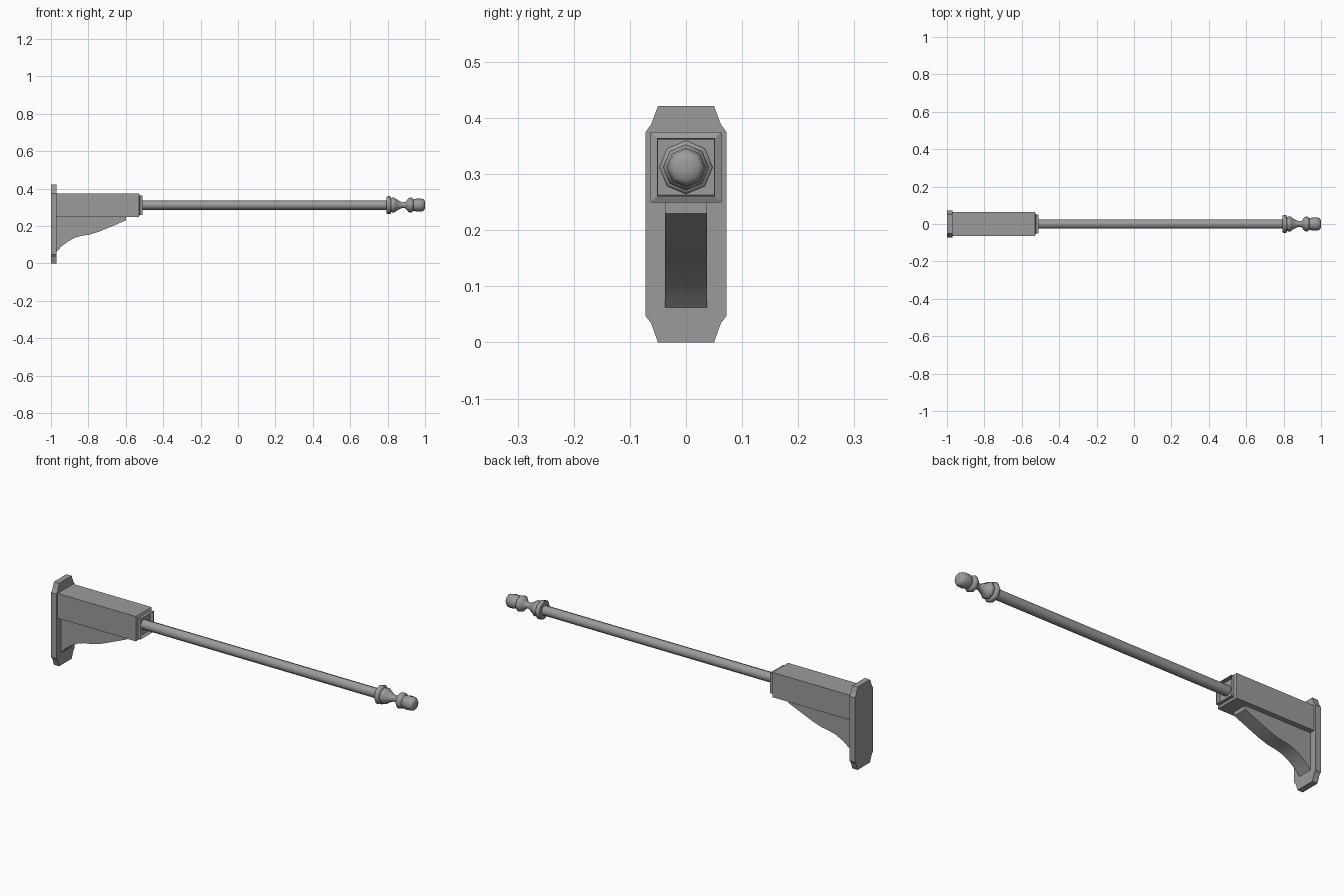
import bpy, bmesh, math

if "Cube" in bpy.data.objects:
    bpy.data.objects.remove(bpy.data.objects["Cube"])

AXIS_Z = 0.312   # height of the rod's centre line

# Dark grey metal shared by every part
metal = bpy.data.materials.new("dark_grey_metal")
metal.diffuse_color = (0.33, 0.33, 0.33, 1)
metal.use_nodes = True
metal.node_tree.nodes["Principled BSDF"].inputs["Base Color"].default_value = metal.diffuse_color


def finish(name, bm, smooth=None):
    bmesh.ops.recalc_face_normals(bm, faces=bm.faces)
    mesh = bpy.data.meshes.new(name)
    bm.to_mesh(mesh)
    bm.free()
    mesh.materials.append(metal)
    ob = bpy.data.objects.new(name, mesh)
    bpy.context.collection.objects.link(ob)
    if smooth:
        bpy.ops.object.select_all(action='DESELECT')
        ob.select_set(True)
        bpy.context.view_layer.objects.active = ob
        bpy.ops.object.shade_smooth_by_angle(angle=math.radians(smooth))
    return ob


def extrude(name, points, vec, smooth=None):
    bm = bmesh.new()
    face = bm.faces.new([bm.verts.new(p) for p in points])
    ext = bmesh.ops.extrude_face_region(bm, geom=[face], use_keep_orig=True)
    bmesh.ops.translate(bm, vec=vec,
                        verts=[v for v in ext['geom'] if isinstance(v, bmesh.types.BMVert)])
    return finish(name, bm, smooth)


def loft(name, profile, sides, turn=0.0, smooth=None):
    """Rings of (x, radius) around the rod's axis, capped at both ends."""
    bm = bmesh.new()
    angles = [turn + 2 * math.pi * i / sides for i in range(sides)]
    rings = [[bm.verts.new((x, r * math.sin(a), AXIS_Z + r * math.cos(a))) for a in angles]
             for x, r in profile]
    for a, b in zip(rings, rings[1:]):
        for i in range(sides):
            j = (i + 1) % sides
            bm.faces.new((a[i], a[j], b[j], b[i]))
    bm.faces.new(rings[0])
    bm.faces.new(rings[-1])
    return finish(name, bm, smooth)


# Wall plate with notched corners
half = [(0.05, 0), (0.062, 0.034), (0.072, 0.047),
        (0.072, 0.375), (0.062, 0.389), (0.05, 0.421)]
outline = half + [(-y, z) for y, z in reversed(half)]
extrude("wall_plate", [(-1, y, z) for y, z in outline], (0.03, 0, 0))

# Square socket with chamfered end, collar and recessed mouth
socket = [(-0.975, 0.063), (-0.53, 0.063), (-0.525, 0.052),
          (-0.51, 0.052), (-0.51, 0.0505), (-0.53, 0.0495)]
loft("socket", [(x, h * math.sqrt(2)) for x, h in socket], 4, math.pi / 4)

# Curved support bracket under the socket
curve = [(-0.975, 0.252), (-0.975, 0.057), (-0.945, 0.09), (-0.91, 0.117), (-0.87, 0.138),
         (-0.835, 0.148), (-0.79, 0.155), (-0.74, 0.171), (-0.68, 0.196),
         (-0.6, 0.23), (-0.6, 0.252)]
extrude("support_bracket", [(x, -0.037, z) for x, z in curve], (0, 0.074, 0), smooth=30)

# Pole
loft("pole", [(-0.535, 0.025), (0.8, 0.025)], 8, smooth=50)

# Turned finial
finial = [(0.795, 0.025), (0.795, 0.044), (0.8, 0.048), (0.812, 0.048), (0.817, 0.044),
          (0.819, 0.036), (0.825, 0.04), (0.837, 0.04), (0.843, 0.034), (0.86, 0.024),
          (0.878, 0.015), (0.893, 0.016), (0.903, 0.026), (0.911, 0.037), (0.922, 0.041),
          (0.933, 0.037), (0.938, 0.03), (0.945, 0.032), (0.955, 0.035), (0.975, 0.035),
          (0.99, 0.032), (0.997, 0.025), (1.0, 0.012)]
loft("finial", finial, 8, smooth=50)
